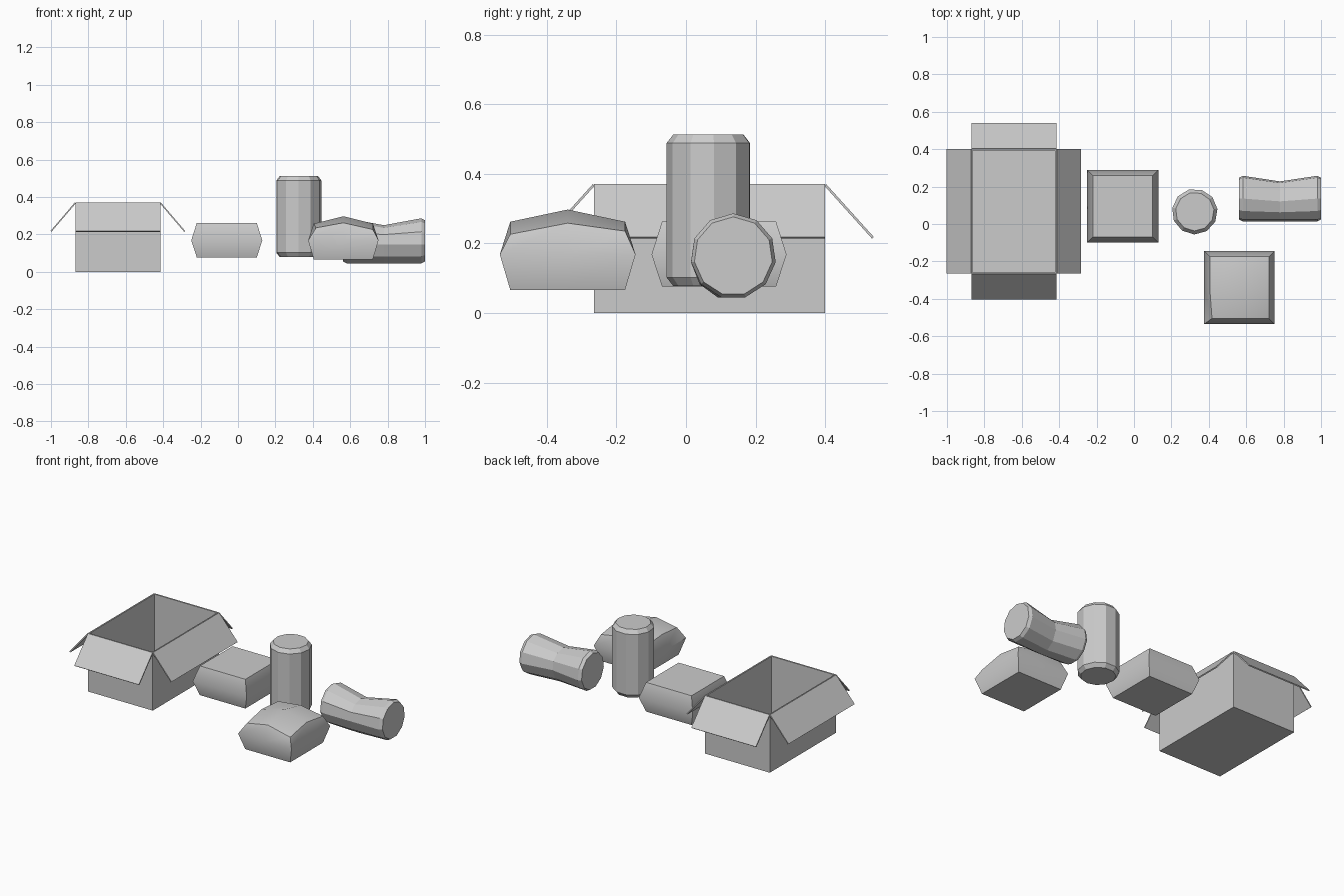
import bpy
from math import sin, cos, pi, radians

if "Cube" in bpy.data.objects:
    bpy.data.objects.remove(bpy.data.objects["Cube"])


def mesh_object(name, verts, faces, smooth=None):
    mesh = bpy.data.meshes.new(name)
    mesh.from_pydata(verts, [], faces)
    mesh.update()
    obj = bpy.data.objects.new(name, mesh)
    bpy.context.collection.objects.link(obj)
    if smooth:
        bpy.ops.object.select_all(action='DESELECT')
        obj.select_set(True)
        bpy.context.view_layer.objects.active = obj
        bpy.ops.object.shade_smooth_by_angle(angle=radians(smooth))
    return obj


def thicken(obj, offset):
    mod = obj.modifiers.new("thickness", 'SOLIDIFY')
    mod.thickness = 0.007
    mod.offset = offset
    mod.use_even_offset = True


def loft(rings):
    """Join rings of equal length with quads; returns verts and side faces."""
    n = len(rings[0])
    verts = [v for r in rings for v in r]
    faces = [(k * n + i, k * n + (i + 1) % n, (k + 1) * n + (i + 1) % n, (k + 1) * n + i)
             for k in range(len(rings) - 1) for i in range(n)]
    return verts, faces


# Open carton: tray plus four folded-out flaps
X0, X1, Y0, Y1, H = -0.87, -0.415, -0.265, 0.40, 0.37
corners = [(X0, Y0), (X1, Y0), (X1, Y1), (X0, Y1)]
verts, faces = loft([[(x, y, z) for x, y in corners] for z in (0, H)])
thicken(mesh_object("carton", verts, faces + [(3, 2, 1, 0)]), -1)
outward = [(0, -1), (1, 0), (0, 1), (-1, 0)]
for i, side in enumerate(("front", "right", "back", "left")):
    a, b = corners[i], corners[(i + 1) % 4]
    dx, dy = outward[i][0] * 0.13, outward[i][1] * 0.137
    flap = mesh_object(side + "_flap",
                       [(*a, H - 0.002), (*b, H - 0.002),
                        (b[0] + dx, b[1] + dy, 0.216), (a[0] + dx, a[1] + dy, 0.216)],
                       [(0, 1, 2, 3)])
    thicken(flap, 0)


# Parcels: eight-point rings, widest at mid height, with a centre point on top
RING = [(-1, -1), (0, -1), (1, -1), (1, 0), (1, 1), (0, 1), (-1, 1), (-1, 0)]


def parcel(name, cx, cy, hx, hy, z_bottom, z_mid, z_tops, z_centre, inset=0.03, nudge=0):
    low = [(cx + u * (hx - inset), cy + v * (hy - inset), z_bottom) for u, v in RING]
    mid = [(cx + u * hx, cy + v * hy, z_mid) for u, v in RING]
    top = [(cx + u * (hx - inset), cy + v * (hy - inset), z)
           for (u, v), z in zip(RING, z_tops)]
    top[0] = (top[0][0] + nudge, top[0][1], top[0][2])
    verts, faces = loft([low, mid, top])
    verts.append((cx, cy, z_centre))
    faces.append(tuple(range(7, -1, -1)))
    faces += [(16 + (i - 1) % 8, 16 + i, 16 + i + 1, 24) for i in (0, 2, 4, 6)]
    return mesh_object(name, verts, faces, smooth=40)


parcel("flat_parcel", -0.06, 0.095, 0.19, 0.194, 0.076, 0.168, [0.262] * 8, 0.262)
parcel("bulging_parcel", 0.563, -0.34, 0.188, 0.195, 0.066, 0.168,
       [0.235, 0.262, 0.226, 0.258, 0.235, 0.262, 0.245, 0.257], 0.297, nudge=0.012)


# Cans: eleven-sided with chamfered ends
N = 11


def can(name, rings):
    verts, faces = loft(rings)
    last = len(verts) - N
    faces += [tuple(range(N - 1, -1, -1)), tuple(range(last, last + N))]
    return mesh_object(name, verts, faces)


angles = [2 * pi * i / N for i in range(N)]
can("standing_can", [[(0.325 + r * cos(a + 0.12), 0.066 + r * sin(a + 0.12), z)
                      for a in angles]
                     for r, z in ((0.103, 0.078), (0.122, 0.102), (0.122, 0.488), (0.103, 0.512))])


def lying_ring(x, r, dent=0):
    # Dent pushes the top down and the back inwards
    return [(x, 0.136 - r * sin(a) + dent * -0.03 * (0.5 - 0.5 * sin(a)),
             0.163 + r * cos(a) - dent * 0.037 * max(0, cos(a))) for a in angles]


can("dented_can", [lying_ring(0.562, 0.113), lying_ring(0.582, 0.123),
                   lying_ring(0.78, 0.123, 1),
                   lying_ring(0.98, 0.123), lying_ring(1.0, 0.113)])
